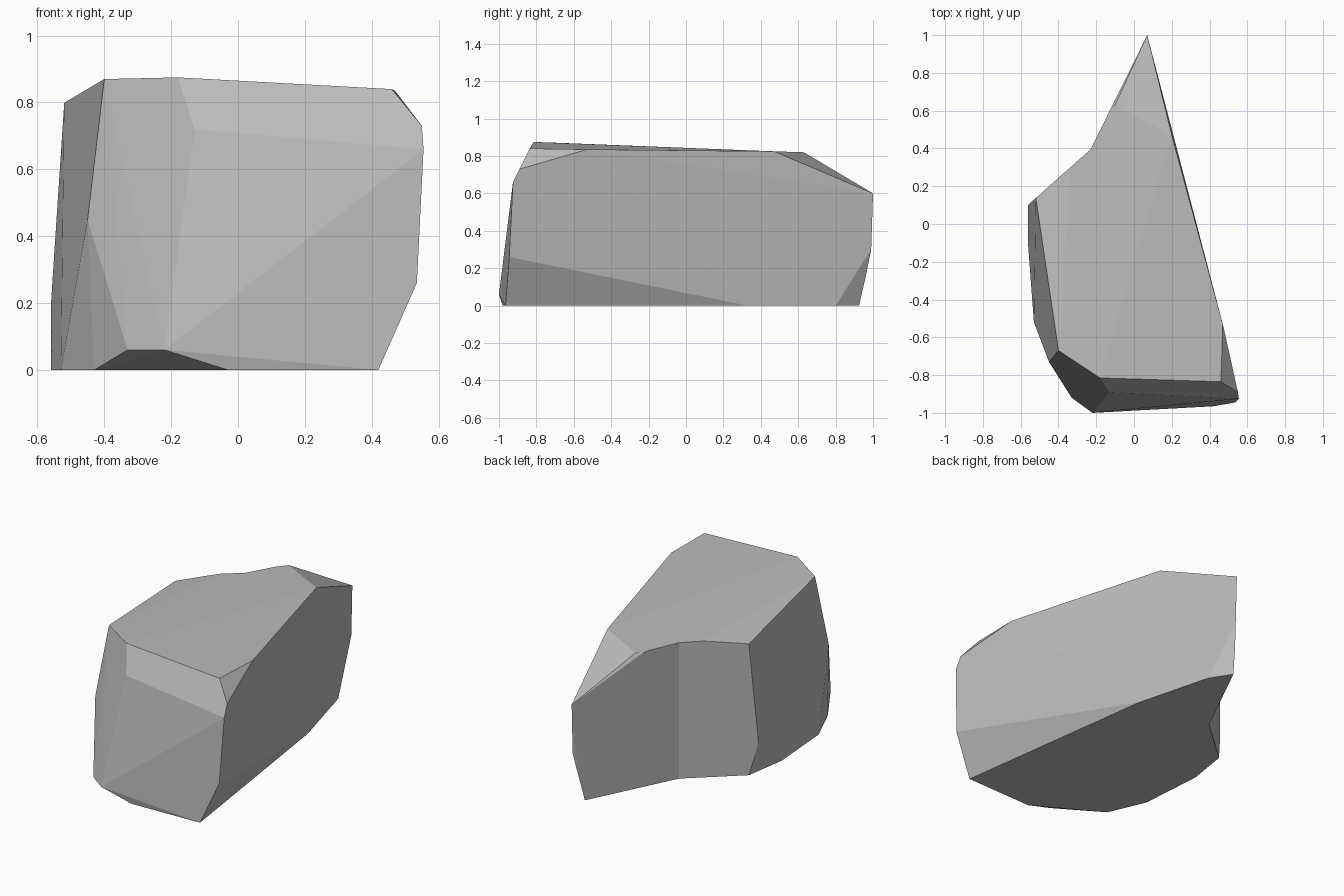
import bpy
import bmesh
import math

# Remove the default cube only
default_cube = bpy.data.objects.get("Cube")
if default_cube:
    bpy.data.objects.remove(default_cube, do_unlink=True)


def make_material(name, colour):
    material = bpy.data.materials.new(name)
    material.use_nodes = True
    material.diffuse_color = colour
    material.node_tree.nodes["Principled BSDF"].inputs["Base Color"].default_value = colour
    return material


def hull_object(name, points):
    """Faceted convex solid wrapped around the given corner points."""
    bm = bmesh.new()
    for point in points:
        bm.verts.new(point)
    result = bmesh.ops.convex_hull(bm, input=list(bm.verts))
    unused = {item for item in result["geom_interior"] + result["geom_unused"]
              if isinstance(item, bmesh.types.BMVert)}
    bmesh.ops.delete(bm, geom=list(unused), context="VERTS")
    bmesh.ops.recalc_face_normals(bm, faces=list(bm.faces))
    mesh = bpy.data.meshes.new(name)
    bm.to_mesh(mesh)
    bm.free()
    obj = bpy.data.objects.new(name, mesh)
    bpy.context.scene.collection.objects.link(obj)
    return obj


# Corner points of the boulder, grouped by region
top_corners = [
    (-.4, -.67, .87), (-.18, -.815, .875), (.46, -.835, .84), (.47, -.53, .835),
    (.2, .47, .825), (-.1, .63, .82), (-.335, .3, .83), (-.52, .14, .8),
]
front_corners = [
    (-.13, -.89, .72), (.55, -.89, .73), (.555, -.925, .66), (.535, -.945, .26),
    (-.22, -1, .06), (-.33, -.92, .06), (-.45, -.73, .45),
]
back_corners = [(.07, 1, .6), (.07, .99, .3), (-.56, .1, .19)]
base_outline = [
    (.42, -.965), (.24, .33), (.115, .8), (.03, .93), (-.52, .14),
    (-.56, -.12), (-.53, -.52), (-.43, -.75), (-.03, -.98),
]
base_corners = [(x, y, 0) for x, y in base_outline]

boulder = hull_object("boulder", top_corners + front_corners + back_corners + base_corners)

# Wedge that cuts the concave hollow between the left side and the back tip
wedge_outline = [(-.23, .395), (.1, 1.06), (-.9, 1.06), (-.9, -.2)]
wedge = hull_object("hollow_cutter", [(x, y, z) for x, y in wedge_outline for z in (-1, 2)])
wedge.hide_render = True

cut = boulder.modifiers.new("hollow", "BOOLEAN")
cut.operation = "DIFFERENCE"
cut.solver = "EXACT"
cut.object = wedge

# Bake the cut, then discard the wedge
bpy.context.view_layer.update()
evaluated = boulder.evaluated_get(bpy.context.evaluated_depsgraph_get())
carved = bpy.data.meshes.new_from_object(evaluated)
boulder.modifiers.clear()
boulder.data = carved
bpy.data.objects.remove(wedge, do_unlink=True)

# Merge nearly coplanar triangles into broad flat facets
bm = bmesh.new()
bm.from_mesh(carved)
bmesh.ops.remove_doubles(bm, verts=list(bm.verts), dist=.004)
bmesh.ops.dissolve_limit(bm, angle_limit=math.radians(2),
                         verts=list(bm.verts), edges=list(bm.edges))
for face in bm.faces:
    face.smooth = False
    face.material_index = 0
bm.to_mesh(carved)
bm.free()

# Single stone colour
stone = make_material("stone_grey", (.5, .5, .5, 1))
carved.materials.clear()
carved.materials.append(stone)
